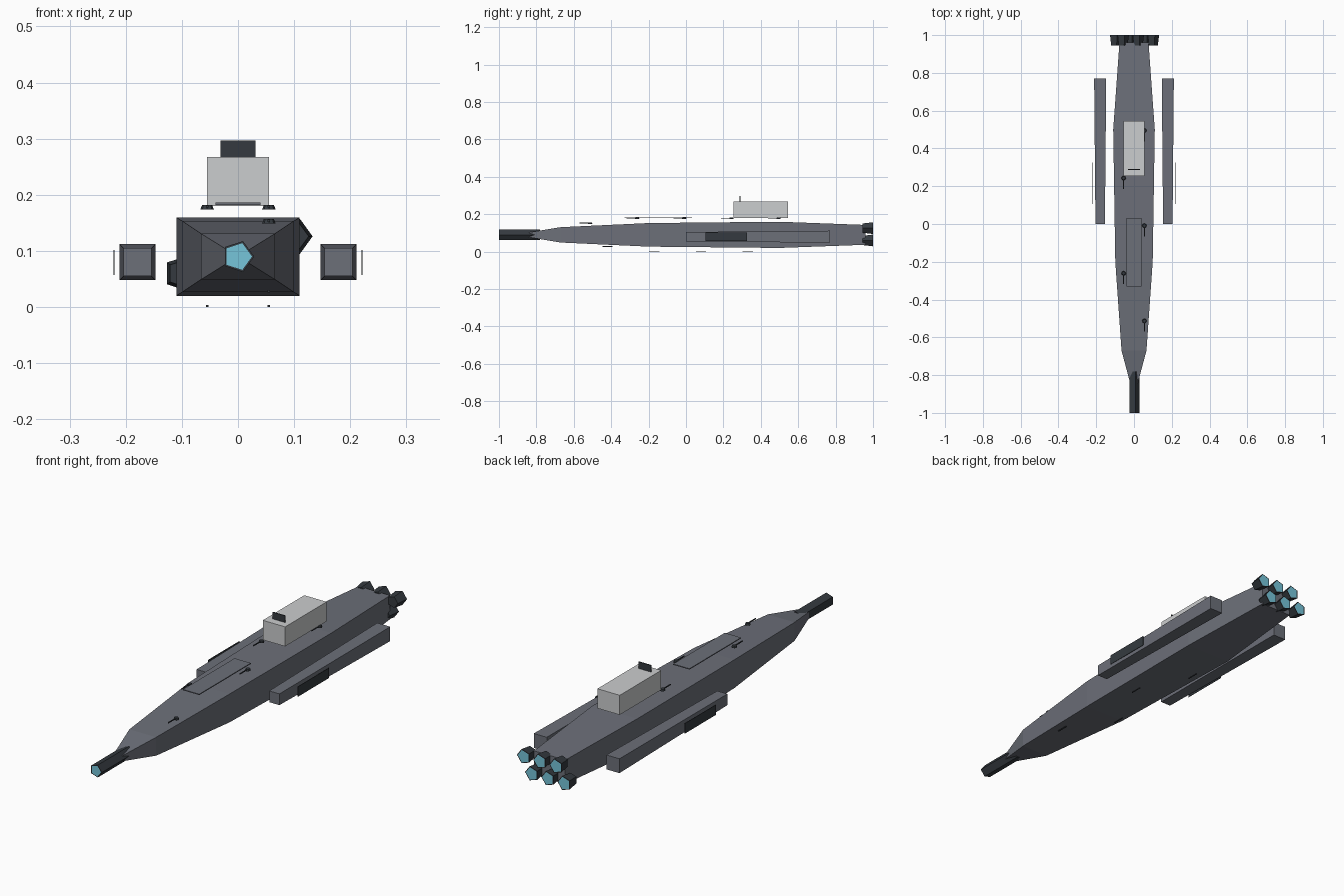
import bpy, bmesh, math
from mathutils import Vector

if "Cube" in bpy.data.objects:
    bpy.data.objects.remove(bpy.data.objects["Cube"], do_unlink=True)


def material(name, rgb):
    m = bpy.data.materials.new(name)
    m.use_nodes = True
    m.diffuse_color = (*rgb, 1)
    bsdf = m.node_tree.nodes["Principled BSDF"]
    bsdf.inputs["Base Color"].default_value = (*rgb, 1)
    bsdf.inputs["Roughness"].default_value = 0.7
    return m


HULL = material("hull grey", (0.15, 0.16, 0.19))
DARK = material("dark gunmetal", (0.035, 0.042, 0.05))
PALE = material("pale grey", (0.60, 0.61, 0.62))
GLOW = material("cyan glow", (0.18, 0.56, 0.70))


def loft(name, rings, mats, cap_glow=None):
    """Skin a list of equal rings along y; cap_glow picks the cap facing that y sign."""
    bm = bmesh.new()
    loops = [[bm.verts.new(p) for p in ring] for ring in rings]
    n = len(loops[0])
    for a, b in zip(loops, loops[1:]):
        for i in range(n):
            bm.faces.new((a[i], a[(i + 1) % n], b[(i + 1) % n], b[i]))
    bm.faces.new(loops[0])
    bm.faces.new(loops[-1])
    bmesh.ops.recalc_face_normals(bm, faces=bm.faces)
    # The outer cap becomes a glowing face inside a thin rim
    if cap_glow:
        cap = max(bm.faces, key=lambda f: f.normal.y * cap_glow)
        bmesh.ops.inset_individual(bm, faces=[cap], thickness=0.004)
        cap.material_index = 1
    return finish(name, bm, mats)


def finish(name, bm, mats):
    me = bpy.data.meshes.new(name)
    bm.to_mesh(me)
    bm.free()
    for m in mats:
        me.materials.append(m)
    ob = bpy.data.objects.new(name, me)
    bpy.context.collection.objects.link(ob)
    return ob


def rect(x, y, z, hx, hz):
    return [(x + sx * hx, y, z + sz * hz) for sx, sz in ((-1, -1), (1, -1), (1, 1), (-1, 1))]


def ngon(x, y, z, r, sides=5):
    return [(x + r * math.cos(math.tau * i / sides), y, z + r * math.sin(math.tau * i / sides))
            for i in range(sides)]


def box(name, lo, hi, mat):
    c, h = (Vector(lo) + Vector(hi)) / 2, (Vector(hi) - Vector(lo)) / 2
    return loft(name, [rect(c.x, y, c.z, h.x, h.z) for y in (lo[1], hi[1])], [mat])


# Main hull: tapering rectangular sections
MID = 0.09
stations = [(-0.87, 0.013, 0.008), (-0.67, 0.066, 0.041), (-0.2, 0.099, 0.063),
            (0.5, 0.11, 0.07), (0.96, 0.077, 0.053)]
loft("hull", [rect(0, y, MID, hx, hz) for y, hx, hz in stations], [HULL])

# Bow cannon
loft("bow_cannon", [ngon(0, y, MID, 0.029) for y in (-0.78, -1)], [DARK, GLOW], -1)

# Two staggered rows of engines
for row, z, shift in (("upper", 0.126, 0.02), ("lower", 0.06, -0.02)):
    for i in (-1, 0, 1):
        x = shift + i * 0.08
        loft(f"engine_{row}_{i + 2}", [ngon(x, 0.945, z, 0.026), ngon(x, 1, z, 0.033)],
             [DARK, GLOW], 1)

# Side pods with their outer panels
for side, s in (("left", 1), ("right", -1)):
    loft(f"pod_{side}", [rect(s * 0.179, 0, 0.08, 0.025, 0.025),
                         rect(s * 0.179, 0.77, 0.08, 0.032, 0.032)], [HULL])
    x = s * 0.221
    box(f"pod_panel_{side}", (x - 0.001, 0.105, 0.057), (x + 0.001, 0.325, 0.102), DARK)

# Deck house, sensor panel and deck hatch
box("deck_house", (-0.055, 0.253, 0.18), (0.055, 0.545, 0.267), PALE)
box("sensor_panel", (-0.031, 0.287, 0.262), (0.031, 0.291, 0.297), DARK)
box("deck_hatch", (-0.04, -0.33, 0.182), (0.04, 0.033, 0.186), HULL)

# Deck turrets: short tapered drums with a forward barrel
for i in range(5):
    x, y = (0.055, -0.055)[i % 2], -0.513 + i * 0.252
    z = 0.153 if i == 0 else 0.178
    bm = bmesh.new()
    bmesh.ops.create_cone(bm, cap_ends=True, segments=8, radius1=0.012, radius2=0.009, depth=0.008)
    finish(f"turret_{i + 1}", bm, [DARK]).location = (x, y, z)
    box(f"turret_barrel_{i + 1}", (x - 0.002, y - 0.057, z - 0.001), (x + 0.002, y, z + 0.003), DARK)

# Slim guns beneath the keel
for i in range(4):
    x, y = (0.055, -0.055)[i % 2], -0.42 + i * 0.25
    z = 0.028 if i == 0 else 0.002
    box(f"keel_gun_{i + 1}", (x - 0.002, y - 0.027, z - 0.002), (x + 0.002, y + 0.027, z + 0.002), DARK)
